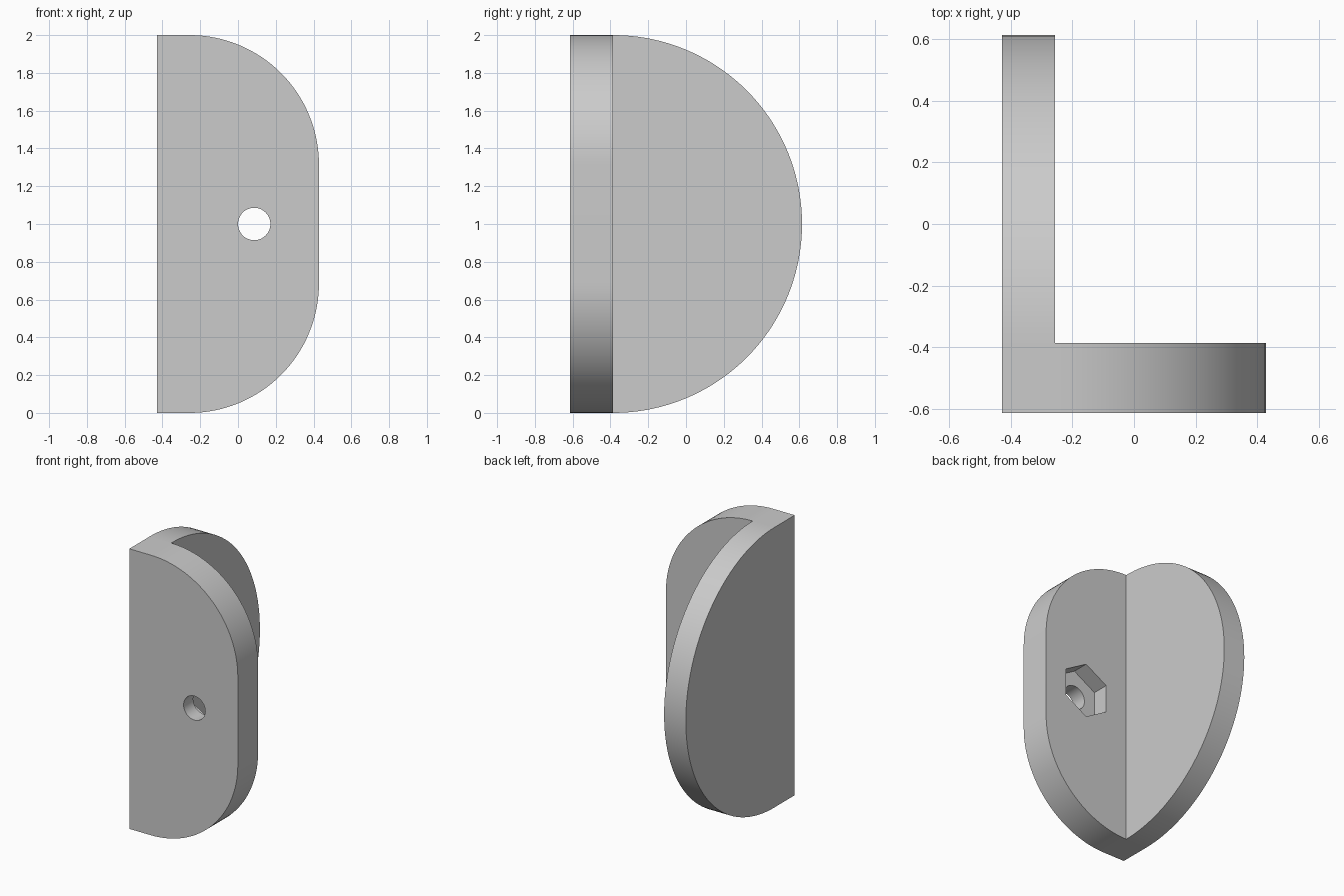
import bpy
import bmesh
from math import cos, sin, pi
from mathutils import Vector

cube = bpy.data.objects.get("Cube")
if cube:
    bpy.data.objects.remove(cube)

# Main dimensions
X0, X1 = -0.4286, 0.4286      # outer side face, free edge of the front plate
XI = -0.2571                  # inner face of the side plate
Y0, YI = -0.6143, -0.3857     # outer and inner faces of the front plate
HEIGHT = 2.0
CORNER = X1 - XI              # corner radius of the front plate
HOLE_X, MID = 0.0857, 1.0

grey = bpy.data.materials.new("plain_grey")
grey.use_nodes = True
grey.diffuse_color = (0.6, 0.6, 0.6, 1)
grey.node_tree.nodes["Principled BSDF"].inputs["Base Color"].default_value = grey.diffuse_color


def arc(cx, cz, r, start, end, steps):
    angles = [start + (end - start) * i / steps for i in range(steps + 1)]
    return [(cx + r * cos(a), cz + r * sin(a)) for a in angles]


def prism(name, points, push):
    """Extrude a closed outline of 3D points along the vector push."""
    bm = bmesh.new()
    face = bm.faces.new([bm.verts.new(p) for p in points])
    made = bmesh.ops.extrude_face_region(bm, geom=[face])["geom"]
    bmesh.ops.translate(bm, vec=Vector(push),
                        verts=[v for v in made if isinstance(v, bmesh.types.BMVert)])
    bmesh.ops.recalc_face_normals(bm, faces=bm.faces)
    mesh = bpy.data.meshes.new(name)
    bm.to_mesh(mesh)
    bm.free()
    mesh.materials.append(grey)
    obj = bpy.data.objects.new(name, mesh)
    bpy.context.collection.objects.link(obj)
    return obj


def combine(target, tool, operation):
    """Apply a boolean and remove the tool object."""
    mod = target.modifiers.new(operation.lower(), "BOOLEAN")
    mod.operation, mod.solver, mod.object = operation, "EXACT", tool
    bpy.context.view_layer.objects.active = target
    bpy.ops.object.modifier_apply(modifier=mod.name)
    bpy.data.objects.remove(tool)


# Front plate: two large rounded corners on the free edge
outline = [(X0, HEIGHT), (X0, 0)]
outline += arc(XI, CORNER, CORNER, -pi / 2, 0, 32)
outline += arc(XI, HEIGHT - CORNER, CORNER, 0, pi / 2, 32)
bracket = prism("angle_bracket", [(x, Y0, z) for x, z in outline], (0, YI - Y0, 0))

# Side plate: half disc running back from the front plate
outline = [(Y0, HEIGHT), (Y0, 0)] + arc(YI, MID, HEIGHT / 2, -pi / 2, pi / 2, 72)
side = prism("side_plate", [(X0, y, z) for y, z in outline], (XI - X0, 0, 0))
combine(bracket, side, "UNION")

# Screw hole right through the front plate
ring = arc(HOLE_X, MID, 0.0857, 0, 2 * pi, 48)[:-1]
hole = prism("hole_cutter", [(x, Y0 - 0.1, z) for x, z in ring], (0, 0.5, 0))
combine(bracket, hole, "DIFFERENCE")

# Hexagonal nut pocket sunk into the inner face, points up and down
ring = arc(HOLE_X, MID, 0.198, pi / 2, 5 * pi / 2, 6)[:-1]
pocket = prism("nut_cutter", [(x, YI - 0.12, z) for x, z in ring], (0, 0.2, 0))
combine(bracket, pocket, "DIFFERENCE")

# Smooth curved rims, sharp edges kept
bpy.ops.object.select_all(action="DESELECT")
bracket.select_set(True)
bpy.context.view_layer.objects.active = bracket
bpy.ops.object.shade_smooth_by_angle(angle=pi / 6)
